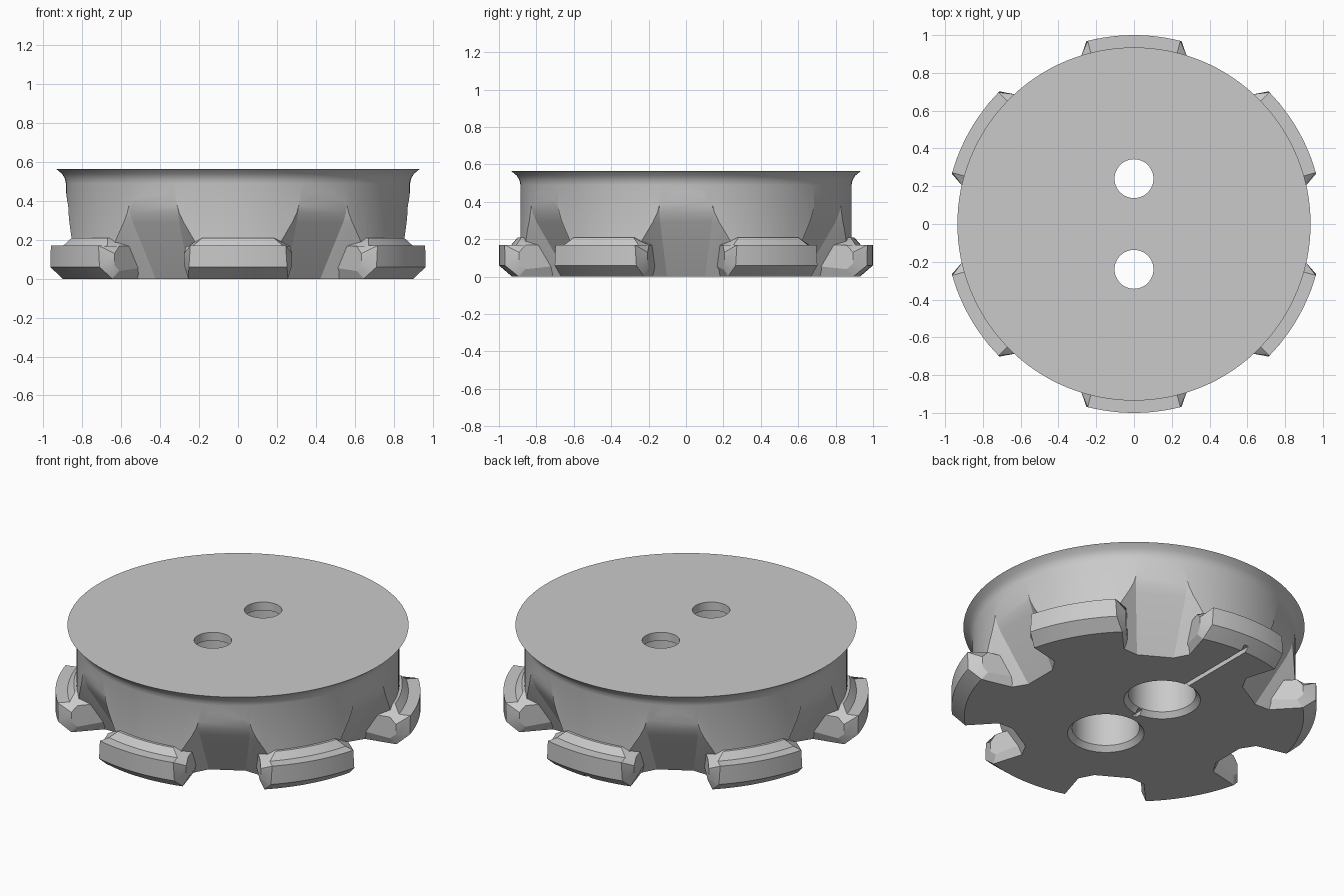
import bpy, bmesh, math
from mathutils import Matrix

if "Cube" in bpy.data.objects:
    bpy.data.objects.remove(bpy.data.objects["Cube"], do_unlink=True)

grey = bpy.data.materials.new("metal grey")
grey.use_nodes = True
colour = (0.59, 0.59, 0.59, 1)
grey.diffuse_color = colour
grey.node_tree.nodes["Principled BSDF"].inputs["Base Color"].default_value = colour


def make(name, bm):
    bmesh.ops.recalc_face_normals(bm, faces=bm.faces)
    mesh = bpy.data.meshes.new(name)
    bm.to_mesh(mesh)
    bm.free()
    mesh.materials.append(grey)
    obj = bpy.data.objects.new(name, mesh)
    bpy.context.collection.objects.link(obj)
    return obj


def loft(name, rings, turn=0):
    """Skin a list of equal-length closed rings and cap both ends."""
    bm = bmesh.new()
    loops = [[bm.verts.new(p) for p in ring] for ring in rings]
    n = len(rings[0])
    for a, b in zip(loops, loops[1:]):
        for i in range(n):
            j = (i + 1) % n
            bm.faces.new((a[i], a[j], b[j], b[i]))
    bm.faces.new(loops[0])
    bm.faces.new(loops[-1])
    bmesh.ops.rotate(bm, verts=bm.verts, matrix=Matrix.Rotation(turn, 3, 'Z'))
    return make(name, bm)


def lathe(name, profile, steps, centre=(0, 0)):
    """Stack circles of (radius, height) into a closed solid."""
    return loft(name, [[(centre[0] + r * math.cos(math.tau * i / steps),
                         centre[1] + r * math.sin(math.tau * i / steps), z)
                        for i in range(steps)] for r, z in profile])


def combine(target, other, operation):
    mod = target.modifiers.new("combine", 'BOOLEAN')
    mod.operation = operation
    mod.solver = 'EXACT'
    mod.object = other
    bpy.context.view_layer.objects.active = target
    bpy.ops.object.modifier_apply(modifier=mod.name)
    bpy.data.objects.remove(other, do_unlink=True)


def polar(r, degrees, z):
    a = math.radians(degrees)
    return (r * math.cos(a), r * math.sin(a), z)


# Drum with a thin flared upper rim
body = lathe("cap_body", [(0.885, 0), (0.885, 0.49), (0.89, 0.515),
                          (0.905, 0.54), (0.935, 0.565)], 128)

# Sloping notches between the lugs: (height, floor radius, half width)
sections = [(-0.02, 0.658, 0.099), (0.29, 0.842, 0.138), (0.34, 0.864, 0.142),
            (0.4, 0.878, 0.143), (0.48, 0.888, 0.144)]
for k in range(6):
    rings = []
    for z, r, w in sections:
        flare = w + (1.1 - r) * 1.6
        rings.append([(r, -w, z), (1.1, -flare, z), (1.1, flare, z), (r, w, z)])
    combine(body, loft("notch_cutter", rings, k * math.pi / 3), 'DIFFERENCE')

# Chamfered lugs: (radius, height, half angle) for the section, and a smaller end
section = [(0.6, 0, 15.5), (0.93, 0, 16), (1.0, 0.06, 14.6), (1.0, 0.17, 14.2),
           (0.934, 0.17, 14.2), (0.9, 0.21, 11.8), (0.6, 0.21, 11.8)]
end = [(0.6, 0.07), (0.9, 0.04), (0.935, 0.07), (0.935, 0.13),
       (0.9, 0.168), (0.86, 0.168), (0.6, 0.168)]
for k in range(6):
    rings = [[polar(r, -17.3, z) for r, z in end]]
    for i in range(13):
        rings.append([polar(r, a * (i / 6 - 1), z) for r, z, a in section])
    rings.append([polar(r, 17.3, z) for r, z in end])
    combine(body, loft("lug", rings, math.radians(30 + 60 * k)), 'UNION')

# Two countersunk bores from below, each opening through a smaller top hole
for side in (-1, 1):
    spot = (0, side * 0.24)
    bore = [(0.215, -0.01), (0.21, 0), (0.185, 0.03), (0.185, 0.515),
            (0.103, 0.515), (0.103, 0.6)]
    combine(body, lathe("bore_cutter", bore, 48, spot), 'DIFFERENCE')

# Narrow groove in the underside, running to the back lug
groove = [[(-0.014, y, -0.02), (0.014, y, -0.02), (0.014, y, 0.025), (-0.014, y, 0.025)]
          for y in (0, 1.1)]
combine(body, loft("groove_cutter", groove), 'DIFFERENCE')

bpy.ops.object.select_all(action='DESELECT')
body.select_set(True)
bpy.context.view_layer.objects.active = body
bpy.ops.object.shade_smooth_by_angle(angle=math.radians(22))
